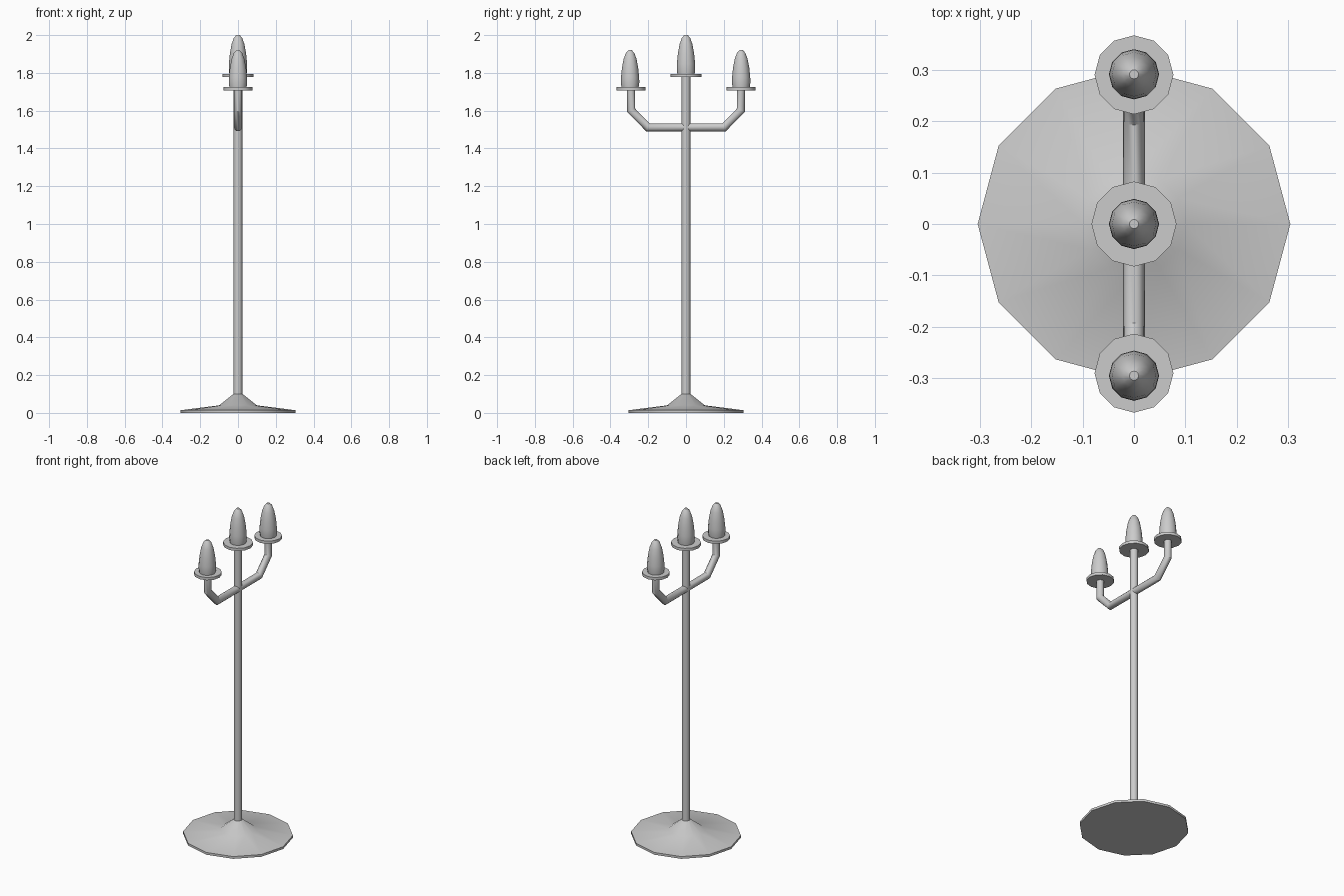
import bpy, bmesh, math
from mathutils import Vector

if "Cube" in bpy.data.objects:
    bpy.data.objects.remove(bpy.data.objects["Cube"])

SIDES = 12


def finish(name, bm, angle):
    bmesh.ops.recalc_face_normals(bm, faces=bm.faces)
    mesh = bpy.data.meshes.new(name)
    bm.to_mesh(mesh)
    bm.free()
    obj = bpy.data.objects.new(name, mesh)
    bpy.context.collection.objects.link(obj)
    bpy.ops.object.select_all(action='DESELECT')
    obj.select_set(True)
    bpy.context.view_layer.objects.active = obj
    bpy.ops.object.shade_smooth_by_angle(angle=math.radians(angle))
    return obj


def skin(name, rings, angle=40):
    """Join rings of points into a capped tube."""
    bm = bmesh.new()
    loops = [[bm.verts.new(p) for p in ring] for ring in rings]
    for a, b in zip(loops, loops[1:]):
        for i in range(SIDES):
            j = (i + 1) % SIDES
            bm.faces.new((a[i], a[j], b[j], b[i]))
    bm.faces.new(loops[0][::-1])
    bm.faces.new(loops[-1])
    return finish(name, bm, angle)


def circle():
    return [(math.cos(i * math.tau / SIDES), math.sin(i * math.tau / SIDES))
            for i in range(SIDES)]


def lathe(name, profile, y=0, z=0, angle=40):
    return skin(name, [[(r * c, y + r * s, z + h) for c, s in circle()]
                       for r, h in profile], angle)


def bent_tube(name, path, radius):
    """Sweep a circle along a (y, z) path with mitred corners."""
    pts = [Vector(p) for p in path]
    rings = []
    for k, p in enumerate(pts):
        d1 = (p - pts[k - 1]).normalized() if k else (pts[1] - p).normalized()
        d2 = (pts[k + 1] - p).normalized() if k < len(pts) - 1 else d1
        t = (d1 + d2).normalized()
        n = Vector((-t.y, t.x)) * (radius / t.dot(d1))
        rings.append([(radius * c, p.x + n.x * s, p.y + n.y * s)
                      for c, s in circle()])
    return skin(name, rings)


def candle(label, y, z, dish_r, height, bulb_y):
    """Drip dish with a pointed flame bulb on top."""
    lathe(label + "_dish", [(dish_r, 0), (dish_r, 0.017)], y, z)
    bulb = [(0.045, 0), (0.049, 0.14), (0.048, 0.28), (0.043, 0.53),
            (0.034, 0.77), (0.022, 0.93), (0.009, 1)]
    lathe(label + "_bulb", [(r, h * height) for r, h in bulb], bulb_y, z + 0.014, 45)


# Flared foot
lathe("base", [(0.305, 0), (0.305, 0.014), (0.1, 0.04), (0.024, 0.1)])

# Upright pole
lathe("pole", [(0.023, 0.05), (0.023, 1.78)])

# Centre light
candle("centre", 0, 1.777, 0.083, 0.209, 0)

# Two side arms with lights
for label, side, bulb_y in (("left", -1, -0.296), ("right", 1, 0.292)):
    bent_tube(label + "_arm", [(0, 1.512), (side * 0.202, 1.512),
                               (side * 0.291, 1.603), (side * 0.291, 1.715)], 0.021)
    candle(label, side * 0.291, 1.707, 0.077, 0.199, bulb_y)
